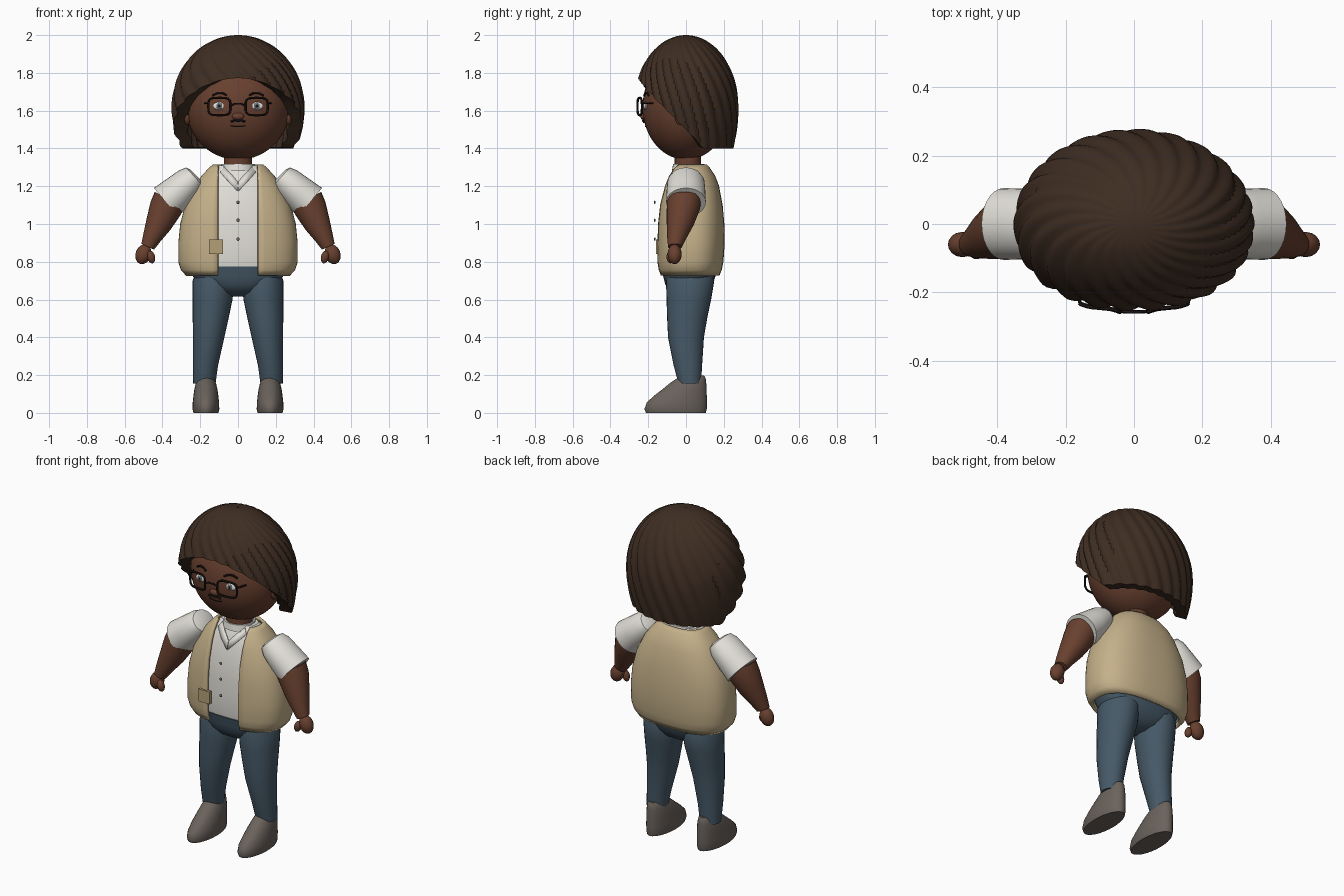
import bpy, bmesh, math
from mathutils import Vector, Matrix

if "Cube" in bpy.data.objects:
    bpy.data.objects.remove(bpy.data.objects["Cube"])

TAU = 2 * math.pi


def material(name, r, g, b):
    lin = [((c / 255 + 0.055) / 1.055) ** 2.4 for c in (r, g, b)]
    m = bpy.data.materials.new(name)
    m.diffuse_color = (*lin, 1)
    m.use_nodes = True
    m.node_tree.nodes["Principled BSDF"].inputs["Base Color"].default_value = m.diffuse_color
    return m


SKIN = material("brown_skin", 104, 64, 47)
HAIR = material("dark_brown_hair", 62, 45, 34)
SHIRT = material("off_white", 226, 223, 216)
VEST = material("tan_cloth", 197, 177, 138)
POCKET = material("dark_tan", 180, 160, 120)
DENIM = material("blue_denim", 70, 89, 103)
SHOE = material("grey_shoe", 106, 98, 92)
BLACK = material("near_black", 30, 22, 20)
IRIS = material("grey_iris", 112, 124, 130)
BUTTON = material("grey_button", 112, 104, 96)


def finish(name, bm, mat, angle=40):
    bmesh.ops.recalc_face_normals(bm, faces=bm.faces[:])
    me = bpy.data.meshes.new(name)
    bm.to_mesh(me)
    bm.free()
    me.materials.append(mat)
    for p in me.polygons:
        p.use_smooth = True
    me.set_sharp_from_angle(angle=math.radians(angle))
    ob = bpy.data.objects.new(name, me)
    bpy.context.collection.objects.link(ob)
    return ob


def loft(name, rings, mat, caps=True, closed=True, angle=40):
    bm = bmesh.new()
    rows = [[bm.verts.new(p) for p in ring] for ring in rings]
    n = len(rows[0])
    for a, b in zip(rows, rows[1:]):
        for i in range(n if closed else n - 1):
            j = (i + 1) % n
            bm.faces.new((a[i], a[j], b[j], b[i]))
    if caps:
        bm.faces.new(rows[0])
        bm.faces.new(rows[-1])
    return finish(name, bm, mat, angle)


def oval(x, y, z, rx, ry, n=28):
    return [(x + rx * math.cos(TAU * i / n), y + ry * math.sin(TAU * i / n), z) for i in range(n)]


def blob(name, pos, radii, mat, tilt=0, seg=16):
    bm = bmesh.new()
    bmesh.ops.create_uvsphere(bm, u_segments=seg, v_segments=seg * 3 // 4, radius=1)
    m = Matrix.Translation(pos) @ Matrix.Rotation(tilt, 4, 'Y') @ Matrix.Diagonal((*radii, 1))
    bmesh.ops.transform(bm, matrix=m, verts=bm.verts[:])
    return finish(name, bm, mat)


def wire(name, pts, r, mat, cyclic=False):
    cu = bpy.data.curves.new(name, 'CURVE')
    cu.dimensions = '3D'
    cu.bevel_depth, cu.bevel_resolution, cu.use_fill_caps = r, 1, True
    sp = cu.splines.new('POLY')
    sp.points.add(len(pts) - 1)
    for p, q in zip(sp.points, pts):
        p.co = (*q, 1)
    sp.use_cyclic_u = cyclic
    tmp = bpy.data.objects.new(name + "_path", cu)
    bpy.context.collection.objects.link(tmp)
    bpy.context.view_layer.update()
    me = bpy.data.meshes.new_from_object(tmp.evaluated_get(bpy.context.evaluated_depsgraph_get()))
    bpy.data.objects.remove(tmp)
    bm = bmesh.new()
    bm.from_mesh(me)
    return finish(name, bm, mat)


def spow(v, p):
    return math.copysign(abs(v) ** p, v)


# Torso profile: height, half width, front y, back y
TORSO = [(.73, .268, -.132, .17), (.76, .295, -.142, .182), (.80, .308, -.148, .19),
         (.90, .308, -.148, .197), (1.0, .298, -.145, .195), (1.1, .272, -.135, .186),
         (1.2, .222, -.112, .167), (1.25, .187, -.095, .148), (1.29, .15, -.075, .122),
         (1.31, .128, -.062, .105)]
YC, P = .02, .8


def torso_row(z):
    for a, b in zip(TORSO, TORSO[1:]):
        if z <= b[0] + 1e-6:
            t = (z - a[0]) / (b[0] - a[0])
            return [p + (q - p) * t for p, q in zip(a, b)]
    return TORSO[-1]


def body_pt(th, row, inset=0.0):
    z, a, f, b = row
    depth = (YC - f if math.cos(th) > 0 else b - YC) - inset
    return ((a - inset) * spow(math.sin(th), P), YC - depth * spow(math.cos(th), P), z)


def front_angle(x, row, inset=0.0):
    return math.asin(min(1, x / (row[1] - inset)) ** (1 / P))


# Shirt body, then the open vest around it
rows = [torso_row(.755)] + TORSO[2:]
loft("shirt", [[body_pt(TAU * i / 48, r, .02) for i in range(48)] for r in rows], SHIRT)
rings = []
for r in TORSO:
    t0 = front_angle(.105, r)
    rings.append([body_pt(t0 + (TAU - 2 * t0) * i / 48, r) for i in range(49)])
vest = loft("vest", rings, VEST, caps=False, closed=False)
mod = vest.modifiers.new("thickness", 'SOLIDIFY')
mod.thickness, mod.offset = .016, 0

# Vest pocket and shirt buttons
bm = bmesh.new()
bmesh.ops.create_cube(bm, size=1, matrix=Matrix.Translation((-.117, -.15, .88)) @ Matrix.Diagonal((.075, .018, .075, 1)))
finish("pocket", bm, POCKET)
for z in (1.115, 1.02, .92):
    blob("button", (0, -.165, z), (.009, .004, .009), BUTTON, seg=12)

# Collar band and pointed flaps
loft("collar_band", [oval(0, .015, 1.28, .095, .09), oval(0, .015, 1.318, .088, .083),
                     oval(0, .015, 1.318, .078, .073), oval(0, .015, 1.29, .078, .073)], SHIRT, caps=False)
for s in (-1, 1):
    bm = bmesh.new()
    vs = []
    for x, z in ((.002, 1.175), (.05, 1.225), (.095, 1.275), (.075, 1.305), (.04, 1.27), (.002, 1.225)):
        r = torso_row(z)
        vs.append(bm.verts.new((s * x, body_pt(front_angle(x, r, .02), r, .02)[1] - .008, z)))
    bm.faces.new(vs)
    flap = finish("collar_flap", bm, SHIRT)
    flap.modifiers.new("thickness", 'SOLIDIFY').thickness = .006

# Trouser seat
seat = [(.615, .05, -.02, .06), (.64, .13, -.08, .11), (.68, .2, -.11, .14), (.72, .238, -.12, .155),
        (.775, .26, -.131, .165)]
loft("trouser_seat", [[body_pt(TAU * i / 40, r) for i in range(40)] for r in seat], DENIM)


def limb(name, s, path, mat):
    """Tube with centres x, y, z and radii across and along y."""
    rings = []
    for i, (x, y, z, ru, rv) in enumerate(path):
        p, q = path[max(i - 1, 0)], path[min(i + 1, len(path) - 1)]
        d = Vector((q[0] - p[0], 0, q[2] - p[2])).normalized()
        u = Vector((-d.z, 0, d.x))
        ring = []
        for k in range(28):
            a = TAU * k / 28
            v = Vector((x, y, z)) + u * ru * math.cos(a) + Vector((0, rv * math.sin(a), 0))
            ring.append((s * v.x, v.y, v.z))
        rings.append(ring)
    return loft(name, rings, mat)


for s in (-1, 1):
    # Sleeve, forearm, hand
    limb("sleeve", s, [(.222, 0, 1.258, .04, .05), (.23, 0, 1.25, .066, .08), (.258, 0, 1.225, .08, .098),
                       (.32, 0, 1.167, .092, .103), (.38, 0, 1.115, .1, .105)], SHIRT)
    limb("forearm", s, [(.36, -.01, 1.13, .09, .09), (.385, -.014, 1.08, .086, .088), (.42, -.03, 1.0, .07, .072),
                        (.455, -.048, .93, .05, .052), (.478, -.058, .88, .037, .037)], SKIN)
    blob("hand", (s * .501, -.06, .84), (.041, .037, .054), SKIN, tilt=-s * .35)
    blob("thumb", (s * .46, -.082, .825), (.021, .021, .034), SKIN, tilt=s * .25)
    # Trouser leg
    legs = [(.75, .13, .09, .02, .11), (.70, .13, .11, .022, .128), (.6, .135, .106, .015, .118),
            (.5, .145, .095, .006, .106), (.4, .155, .083, 0, .095), (.25, .172, .066, .01, .075),
            (.155, .178, .059, .02, .06)]
    loft("trouser_leg", [oval(s * x, y, z, rx, ry) for z, x, rx, y, ry in legs], DENIM)
    # Shoe: height, toe y, heel y, half width
    shoe = [(0, -.212, .105, .066), (.02, -.22, .11, .071), (.055, -.208, .111, .07), (.09, -.17, .11, .066),
            (.125, -.125, .109, .061), (.16, -.082, .107, .053), (.185, -.045, .104, .043), (.198, -.005, .095, .028)]
    loft("shoe", [oval(s * .17, (f + b) / 2, z, w, (b - f) / 2) for z, f, b, w in shoe], SHOE)

# Neck and head
loft("neck", [oval(0, .01, 1.26, .075, .07), oval(0, .01, 1.42, .075, .07)], SKIN)
HX, HY, HZ, HC = .275, .23, .28, 1.62
blob("head", (0, 0, HC), (HX, HY, HZ), SKIN, seg=40)


def face_y(x, z):
    return -HY * math.sqrt(max(0, 1 - (x / HX) ** 2 - ((z - HC) / HZ) ** 2))


# Hair: swirled locks with a hem that slants from forehead to nape
def hair_pt(th, z, t, scale=1.0):
    h = (z - 1.62) / .38
    f = math.sqrt(max(0, 1 - h * h)) if h > 0 else 1 - .28 * h * h
    lock = abs(math.sin(12 * (th - 1.1 * t)))
    f *= scale * (.962 + .055 * lock)
    return (.347 * f * math.sin(th), -.274 * f * math.cos(th), z)


COLS, ROWS = 144, 26
ths = [TAU * i / COLS for i in range(COLS)]
hems = [1.40 + max(0, min(.375, .1 + .272 * math.cos(t))) for t in ths]
rings = []
for k in range(ROWS + 1):
    e = 1 - math.cos(math.pi / 2 * max(k, .3) / ROWS)
    rings.append([hair_pt(t, 2 - (2 - h) * e, k / ROWS) for t, h in zip(ths, hems)])
rings.append([hair_pt(t, h + .005, 1, .79) for t, h in zip(ths, hems)])
rings.append([hair_pt(t, h + .11, 1, .78) for t, h in zip(ths, hems)])
loft("hair", rings, HAIR, caps=False, angle=35)
blob("hair_crown", (0, 0, 1.985), (.03, .025, .012), HAIR)

# Face
for s in (-1, 1):
    blob("ear", (s * .268, -.03, 1.57), (.018, .03, .045), SKIN)
    y = face_y(.1, 1.625)
    blob("eye_white", (s * .1, y, 1.625), (.034, .009, .021), SHIRT)
    blob("iris", (s * .1, y - .006, 1.625), (.016, .006, .018), IRIS)
    blob("pupil", (s * .1, y - .010, 1.625), (.008, .004, .009), BLACK)
    brow = [(.06, 1.682), (.085, 1.694), (.11, 1.694), (.135, 1.68)]
    wire("eyebrow", [(s * x, face_y(x, z) - .003, z) for x, z in brow], .006, BLACK)
    # Spectacle rim and short side piece
    rim = []
    for i in range(28):
        a = TAU * i / 28
        rim.append((s * .099 + .058 * spow(math.cos(a), .5), -.245 + .012 * math.cos(a) * s,
                    1.622 + .046 * spow(math.sin(a), .5)))
    wire("glasses_rim", rim, .0065, BLACK, cyclic=True)
    wire("glasses_side", [(s * .157, -.233, 1.64), (s * .175, -.17, 1.64)], .005, BLACK)
wire("glasses_bridge", [(-.042, -.255, 1.625), (-.02, -.257, 1.636), (.02, -.257, 1.636), (.042, -.255, 1.625)],
     .005, BLACK)
blob("nose", (0, -.226, 1.57), (.032, .016, .019), SKIN)
wire("moustache", [(x, face_y(x, z) - .004, z) for x, z in
                   ((-.038, 1.541), (-.018, 1.549), (0, 1.545), (.018, 1.549), (.038, 1.541))], .007, BLACK)
wire("mouth", [(x, face_y(x, z) - .001, z) for x, z in ((-.04, 1.52), (-.015, 1.515), (.015, 1.515), (.04, 1.52))],
     .003, BLACK)
